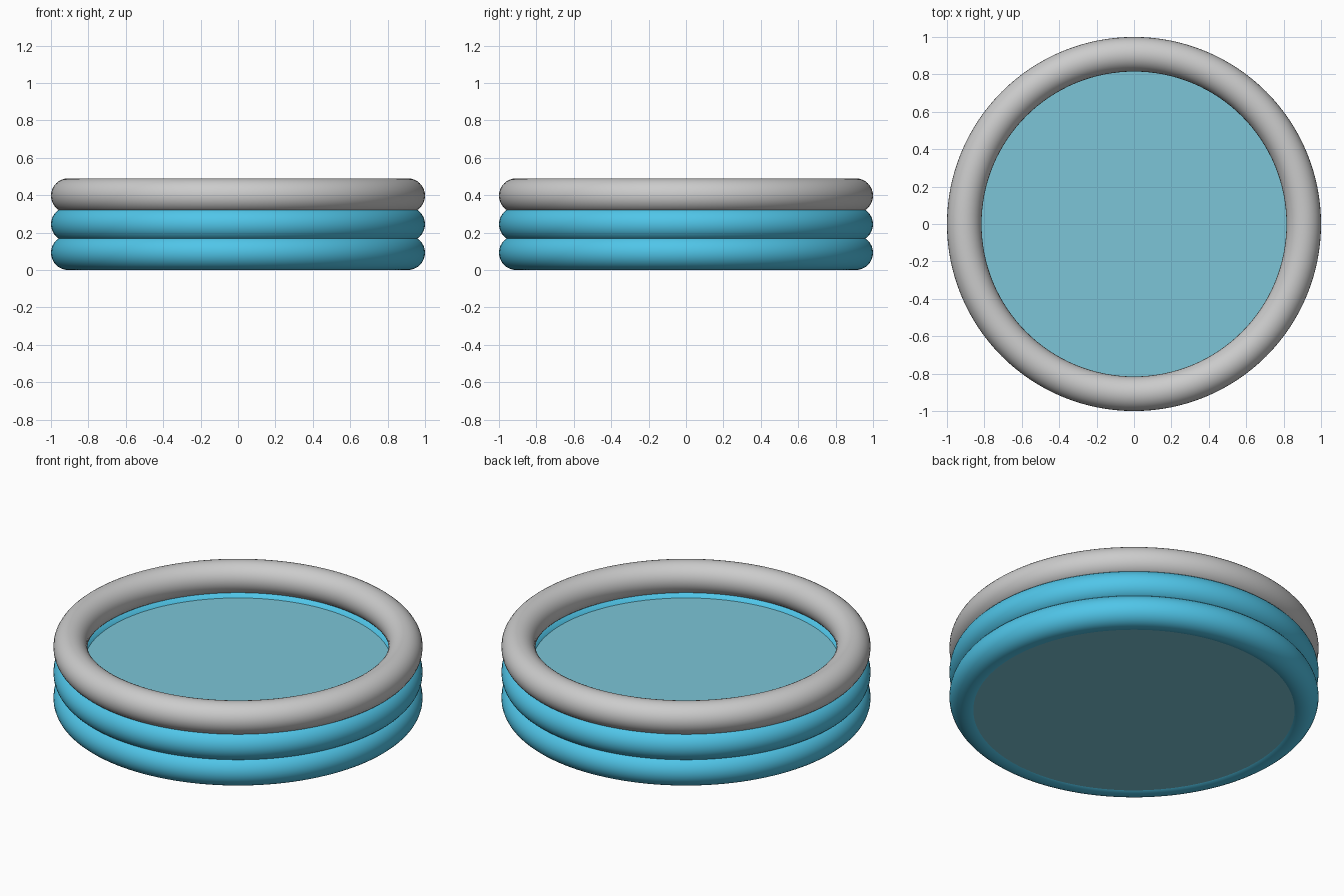
import bpy

if "Cube" in bpy.data.objects:
    bpy.data.objects.remove(bpy.data.objects["Cube"])

TUBE = 0.0925            # tube radius
RING = 1.0 - TUBE        # ring centre-line radius
STEP = 0.1525            # height between rings


def material(name, color):
    mat = bpy.data.materials.new(name)
    mat.diffuse_color = (*color, 1.0)
    mat.use_nodes = True
    mat.node_tree.nodes["Principled BSDF"].inputs["Base Color"].default_value = mat.diffuse_color
    return mat


def smooth(obj):
    bpy.ops.object.shade_smooth_by_angle()
    return obj


def add_ring(name, z, mat=None):
    bpy.ops.mesh.primitive_torus_add(major_radius=RING, minor_radius=TUBE,
                                     major_segments=128, minor_segments=32,
                                     location=(0, 0, z))
    ring = bpy.context.object
    ring.name = name
    if mat:
        ring.data.materials.append(mat)
    return smooth(ring)


blue = material("blue_vinyl", (0.08, 0.56, 0.81))
water_blue = material("water_blue", (0.20, 0.56, 0.68))

# Three stacked inflatable rings
add_ring("lower_ring", TUBE, blue)
add_ring("middle_ring", TUBE + STEP, blue)
add_ring("top_ring", TUBE + 2 * STEP)

# Water body, its underside forming the pool floor
bottom, level = 0.008, 0.30
bpy.ops.mesh.primitive_cylinder_add(vertices=128, radius=0.9, depth=level - bottom,
                                    location=(0, 0, (level + bottom) / 2))
water = bpy.context.object
water.name = "water"
water.data.materials.append(water_blue)
smooth(water)
